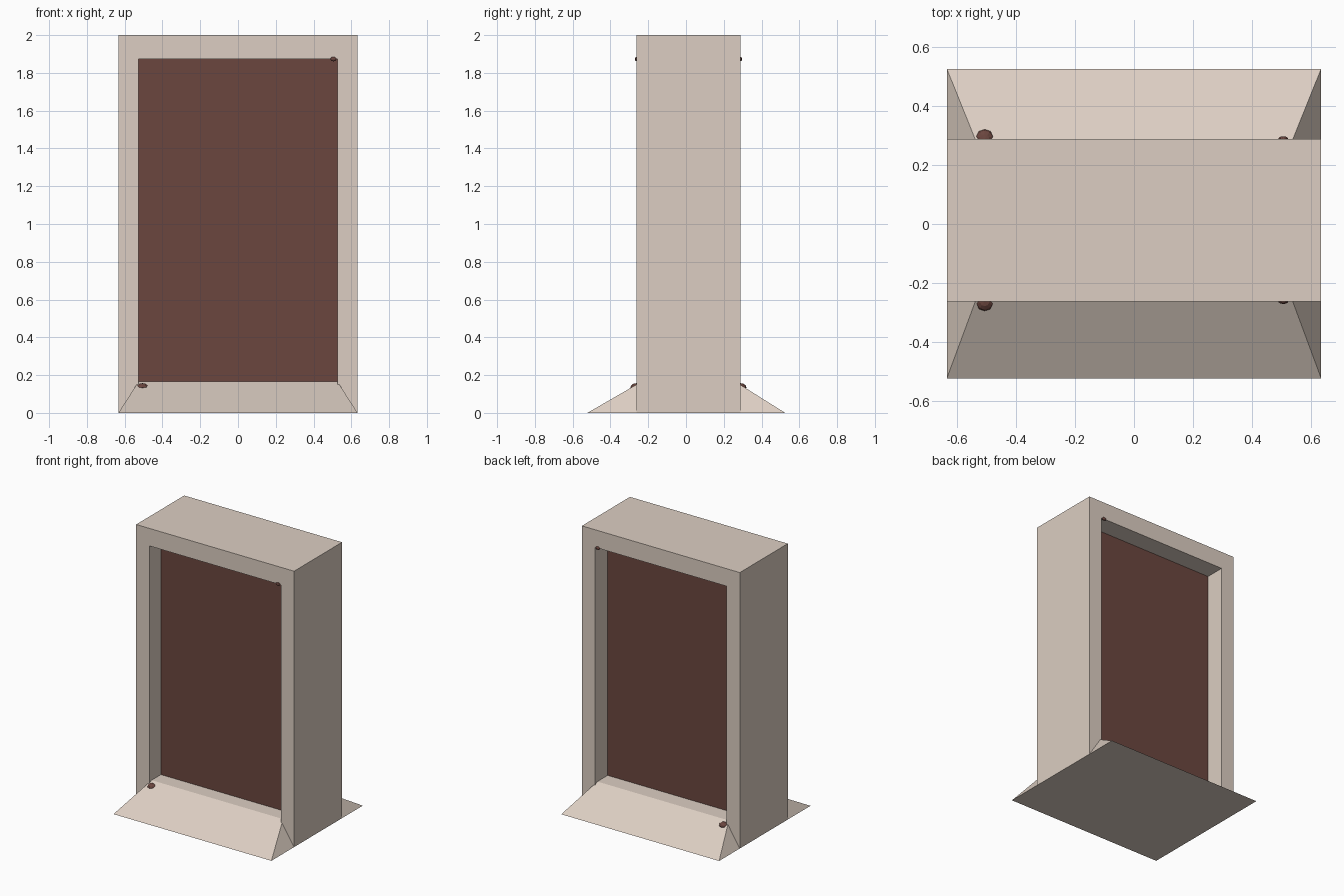
import bpy, bmesh

if "Cube" in bpy.data.objects:
    bpy.data.objects.remove(bpy.data.objects["Cube"])


def material(name, rgb):
    m = bpy.data.materials.new(name)
    lin = [((c / 255 + 0.055) / 1.055) ** 2.4 for c in rgb]
    m.diffuse_color = (*lin, 1)
    m.use_nodes = True
    m.node_tree.nodes["Principled BSDF"].inputs["Base Color"].default_value = m.diffuse_color
    return m


stone = material("pale_stone", (220, 206, 194))
brown = material("dark_brown", (107, 70, 63))


def finish(bm, name, mat):
    bmesh.ops.recalc_face_normals(bm, faces=bm.faces)
    me = bpy.data.meshes.new(name)
    bm.to_mesh(me)
    bm.free()
    me.materials.append(mat)
    ob = bpy.data.objects.new(name, me)
    bpy.context.collection.objects.link(ob)
    return ob


def extrude_profile(name, pts, y0, y1, mat):
    """Extrude an x/z outline from y0 to y1."""
    bm = bmesh.new()
    f = bm.faces.new([bm.verts.new((x, y0, z)) for x, z in pts])
    r = bmesh.ops.extrude_face_region(bm, geom=[f])
    for v in r["geom"]:
        if isinstance(v, bmesh.types.BMVert):
            v.co.y = y1
    return finish(bm, name, mat)


# Door surround: upside-down U
W, IN, TOP = 0.633, 0.528, 1.873
extrude_profile("door_surround",
                [(-W, 0), (-W, 2), (W, 2), (W, 0), (IN, 0), (IN, TOP), (-IN, TOP), (-IN, 0)],
                -0.262, 0.288, stone)

# Door slab set back in the opening
extrude_profile("door_slab", [(-IN, 0.1), (-IN, TOP), (IN, TOP), (IN, 0.1)],
                -0.13, 0.145, brown)

# Ramped threshold: a box whose top is pulled in on all sides
bm = bmesh.new()
bmesh.ops.create_cube(bm, size=1)
for v in bm.verts:
    top = v.co.z > 0
    v.co.x = (0.527 if top else W) * (1 if v.co.x > 0 else -1)
    if v.co.y > 0:
        v.co.y = 0.262 if top else 0.525
    else:
        v.co.y = -0.236 if top else -0.522
    v.co.z = 0.165 if top else 0
finish(bm, "ramped_threshold", stone)

# Small brown knobs showing at the opposite corners of the opening, both faces
for side, y in (("front", -0.262), ("back", 0.288)):
    for spot, x, z, r in (("lower", -0.505, 0.135, 0.032), ("upper", 0.505, 1.873, 0.017)):
        bm = bmesh.new()
        bmesh.ops.create_uvsphere(bm, u_segments=10, v_segments=6, radius=r)
        depth = 1.0 if spot == "lower" else 0.5
        for v in bm.verts:
            v.co.y *= depth
            v.co.z *= 0.7
        bmesh.ops.translate(bm, verts=bm.verts, vec=(x, y, z))
        finish(bm, f"{side}_{spot}_knob", brown)
